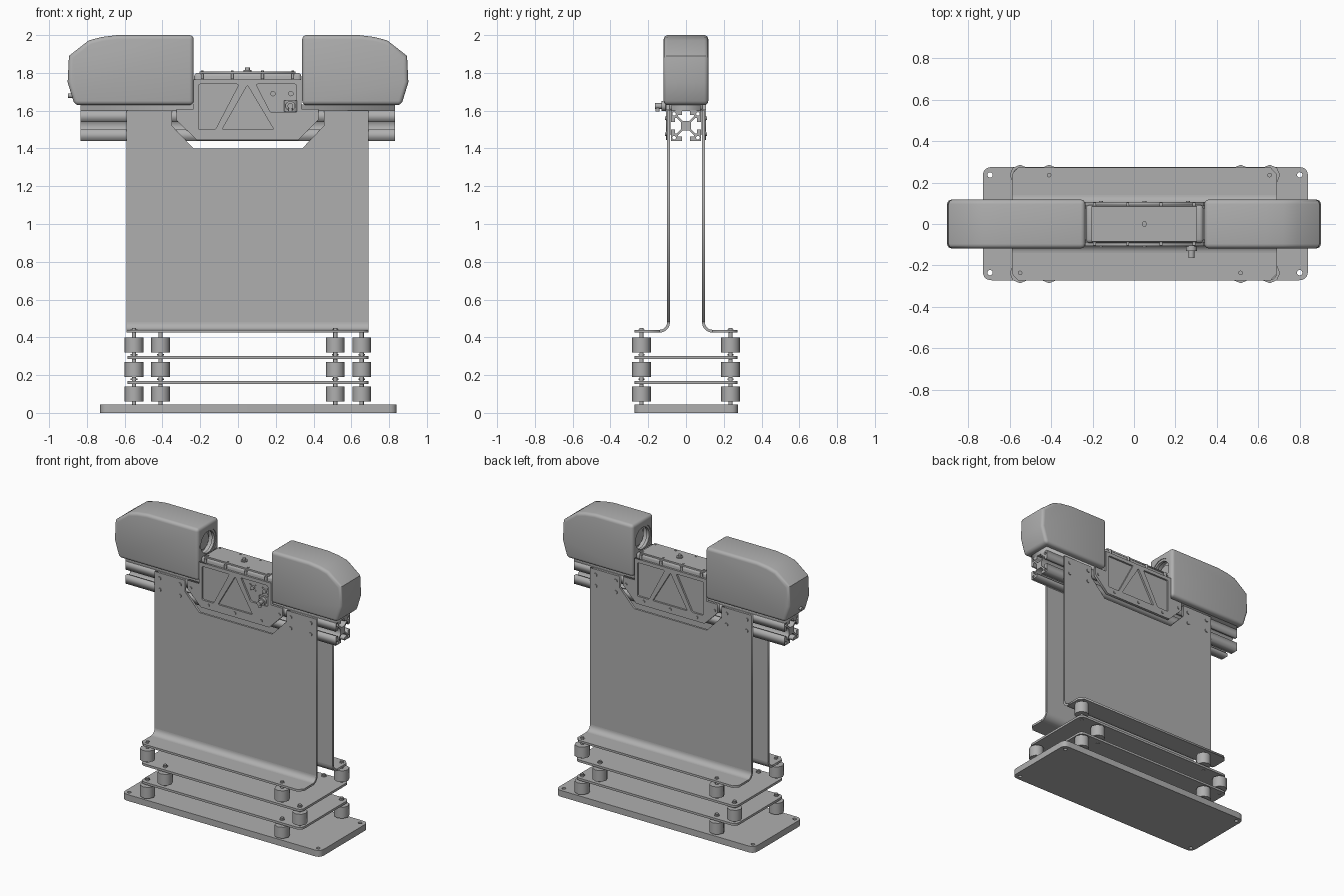
import bpy, bmesh, math
from mathutils import Matrix, Vector

cube = bpy.data.objects.get("Cube")
if cube:
    bpy.data.objects.remove(cube, do_unlink=True)

grey = bpy.data.materials.new("machine grey")
grey.use_nodes = True
colour = (0.43, 0.43, 0.43, 1)
grey.diffuse_color = colour
grey.node_tree.nodes["Principled BSDF"].inputs["Base Color"].default_value = colour

# Local (u, v, depth) axes for each drawing plane
PLANES = {
    "XY": Matrix.Identity(4),
    "XZ": Matrix(((1, 0, 0, 0), (0, 0, -1, 0), (0, 1, 0, 0), (0, 0, 0, 1))),
    "YZ": Matrix(((0, 0, 1, 0), (1, 0, 0, 0), (0, 1, 0, 0), (0, 0, 0, 1))),
}


def add_mesh(name, bm):
    mesh = bpy.data.meshes.new(name)
    bmesh.ops.recalc_face_normals(bm, faces=bm.faces)
    bm.to_mesh(mesh)
    bm.free()
    mesh.materials.append(grey)
    ob = bpy.data.objects.new(name, mesh)
    bpy.context.collection.objects.link(ob)
    return ob


def smooth(ob, angle=35):
    bpy.ops.object.select_all(action='DESELECT')
    ob.select_set(True)
    bpy.context.view_layer.objects.active = ob
    bpy.ops.object.shade_smooth_by_angle(angle=math.radians(angle))


def bake(ob):
    """Apply the modifiers of an object."""
    graph = bpy.context.evaluated_depsgraph_get()
    ob.data = bpy.data.meshes.new_from_object(ob.evaluated_get(graph))
    ob.modifiers.clear()


def plate(name, loops, thick, plane="XY", offset=0.0):
    """Filled outline; later loops are holes. Offset is the centre on the depth axis."""
    curve = bpy.data.curves.new(name, 'CURVE')
    curve.dimensions = '2D'
    curve.fill_mode = 'BOTH'
    curve.extrude = thick / 2
    for loop in loops:
        spline = curve.splines.new('POLY')
        spline.points.add(len(loop) - 1)
        for point, (u, v) in zip(spline.points, loop):
            point.co = (u, v, 0, 1)
        spline.use_cyclic_u = True
    temp = bpy.data.objects.new(name, curve)
    bpy.context.collection.objects.link(temp)
    graph = bpy.context.evaluated_depsgraph_get()
    mesh = bpy.data.meshes.new_from_object(temp.evaluated_get(graph))
    bm = bmesh.new()
    bm.from_mesh(mesh)
    bpy.data.objects.remove(temp, do_unlink=True)
    bmesh.ops.remove_doubles(bm, verts=bm.verts, dist=0.0001)
    bmesh.ops.dissolve_limit(bm, angle_limit=0.01, verts=bm.verts, edges=bm.edges)
    shift = {"XY": (0, 0, offset), "XZ": (0, offset, 0), "YZ": (offset, 0, 0)}[plane]
    bmesh.ops.transform(bm, matrix=Matrix.Translation(shift) @ PLANES[plane], verts=bm.verts)
    return add_mesh(name, bm)


def fillet(points, r, steps=5):
    out = []
    for i, p in enumerate(points):
        p, a, b = Vector(p), Vector(points[i - 1]), Vector(points[(i + 1) % len(points)])
        s, e = p + (a - p).normalized() * r, p + (b - p).normalized() * r
        for k in range(steps + 1):
            t = k / steps
            out.append(tuple(s * (1 - t) ** 2 + p * 2 * t * (1 - t) + e * t * t))
    return out


def rect(x0, x1, y0, y1):
    return [(x0, y0), (x1, y0), (x1, y1), (x0, y1)]


def circle(x, y, r, n=16):
    return [(x + r * math.cos(2 * math.pi * i / n), y + r * math.sin(2 * math.pi * i / n))
            for i in range(n)]


def box(name, x0, x1, y0, y1, z0, z1, bevel=0.0):
    ob = plate(name, [rect(x0, x1, y0, y1)], z1 - z0, "XY", (z0 + z1) / 2)
    if bevel:
        mod = ob.modifiers.new("bevel", 'BEVEL')
        mod.width, mod.segments = bevel, 3
        bake(ob)
        smooth(ob)
    return ob


def disc(name, plane, u, v, r, lo, hi, n=16):
    ob = plate(name, [circle(u, v, r, n)], hi - lo, plane, (lo + hi) / 2)
    if n > 8:
        smooth(ob)
    return ob


# Base plate and the two floating shelves
holes = [circle(x, y, 0.013) for x in (-0.695, 0.8) for y in (-0.235, 0.237)]
plate("base_plate", [fillet(rect(-0.73, 0.84, -0.272, 0.275), 0.045)] + holes, 0.045, "XY", 0.0225)
shelf_outline = fillet(rect(-0.585, 0.69, -0.272, 0.272), 0.04)
for name, z in (("lower_shelf", 0.162), ("upper_shelf", 0.292)):
    plate(name, [shelf_outline], 0.016, "XY", z)

# Octagonal damper feet with studs, staggered from layer to layer
for layer in range(3):
    z = 0.06 + 0.13 * layer
    for side in (-1, 1):
        shifted = (side > 0) == (layer != 1)
        for x in ((-0.41, 0.655) if shifted else (-0.55, 0.515)):
            disc("damper", "XY", x, side * 0.236, 0.05, z, z + 0.08, 8)
            disc("damper_stud", "XY", x, side * 0.236, 0.011, z - 0.04, z + 0.13, 12)
            disc("damper_nut", "XY", x, side * 0.236, 0.018, z + 0.115, z + 0.122, 6)

# Bent side sheets: upright with a notch, bend, and foot flange
upright = [(-0.59, 0.48), (0.69, 0.48), (0.69, 1.6), (0.455, 1.6), (0.455, 1.52), (0.34, 1.4),
           (-0.235, 1.4), (-0.35, 1.52), (-0.35, 1.6), (-0.59, 1.6)]
bolt_xs = (-0.55, -0.39, 0.485, 0.645)
quarter = [math.pi / 2 * k / 8 for k in range(9)]
for side in (-1, 1):
    plate("side_sheet", [upright], 0.015, "XZ", side * 0.0925)
    bend = [(side * (0.14 - r * math.cos(a)), 0.48 - r * math.sin(a))
            for r, angles in ((0.04, quarter), (0.055, quarter[::-1])) for a in angles]
    smooth(plate("sheet_bend", [bend], 1.28, "YZ", 0.05))
    flange = [(-0.59, side * 0.14), (-0.59, side * 0.24), (-0.56, side * 0.272),
              (0.66, side * 0.272), (0.69, side * 0.24), (0.69, side * 0.14)]
    plate("sheet_flange", [flange], 0.015, "XY", 0.4325)
    for x in bolt_xs:
        for z in (1.48, 1.56):
            disc("sheet_bolt", "XZ", x, z, 0.013, side * 0.1025 - 0.004, side * 0.1025 + 0.004)

# Slotted rail: one side of the section turned four times
h = 0.08
slot_side = [(-h, h), (-0.02, h), (-0.02, 0.058), (-0.042, 0.058), (-0.042, 0.05), (-0.018, 0.026),
             (0.018, 0.026), (0.042, 0.05), (0.042, 0.058), (0.02, 0.058), (0.02, h)]
section = []
for turn in range(4):
    rot = Matrix.Rotation(-turn * math.pi / 2, 2)
    section += [tuple(rot @ Vector(p) + Vector((0, 1.52))) for p in slot_side]
corner_holes = [circle(sx * 0.063, 1.52 + sz * 0.063, 0.01, 8) for sx in (-1, 1) for sz in (-1, 1)]
plate("slotted_rail", [section] + corner_holes, 1.665, "YZ", -0.0025)
box("rail_cap", -0.835, 0.83, -0.078, 0.078, 1.598, 1.632)

# Two faceted heads with round apertures facing each other
head_curve = [(0.64, 2.0), (0.72, 1.99), (0.79, 1.972), (0.895, 1.89), (0.902, 1.75), (0.865, 1.63)]
for side, inner, label in ((-1, 0.235, "right"), (1, 0.34, "left")):
    outline = [(side * x, z) for x, z in [(inner, 1.63), (inner, 2.0)] + head_curve]
    head = plate(label + "_head", [outline], 0.236, "XZ", 0.0)
    mod = head.modifiers.new("bevel", 'BEVEL')
    mod.width, mod.segments, mod.limit_method, mod.angle_limit = 0.022, 4, 'ANGLE', 0.9
    bake(head)
    cutter = disc("aperture_cutter", "YZ", 0, 1.865, 0.092, side * inner - 0.06, side * inner + 0.06, 32)
    cutter.hide_render = True
    cut = head.modifiers.new("aperture", 'BOOLEAN')
    cut.operation, cut.object, cut.solver = 'DIFFERENCE', cutter, 'EXACT'
    bake(head)
    bpy.data.objects.remove(cutter, do_unlink=True)
    smooth(head, 30)
    ring = [circle(0, 1.865, 0.092, 32), circle(0, 1.865, 0.076, 32)]
    smooth(plate(label + "_aperture_ring", ring, 0.02, "YZ", side * (inner + 0.015)))
    disc(label + "_lens", "YZ", 0, 1.865, 0.06, side * (inner + 0.05) - 0.012, side * (inner + 0.05) + 0.012, 32)

# Small cable stub on the outer end of the right head
disc("cable_stub", "YZ", -0.03, 1.68, 0.012, -0.9, -0.87)

# Centre housing between the heads
box("centre_housing", -0.232, 0.335, -0.092, 0.092, 1.6, 1.8, 0.018)
box("housing_lid", -0.205, 0.305, -0.085, 0.085, 1.797, 1.808)
disc("lid_knob_base", "XY", 0.05, 0, 0.022, 1.8, 1.815)
disc("lid_knob", "XY", 0.05, 0, 0.013, 1.81, 1.828, 6)
for x in (-0.19, -0.03, 0.13, 0.29):
    for y in (-0.07, 0.07):
        disc("lid_screw", "XY", x, y, 0.007, 1.805, 1.812, 8)

# Truss cover plates with pockets, on both faces of the housing
cover = [(-0.235, 1.765), (-0.235, 1.61), (-0.325, 1.61), (-0.325, 1.55), (-0.22, 1.445),
         (0.32, 1.445), (0.425, 1.55), (0.425, 1.61), (0.335, 1.61), (0.335, 1.765)]
left_pocket = [(-0.21, 1.74), (0.005, 1.74), (-0.12, 1.5), (-0.21, 1.5)]
mid_pocket = [(0.05, 1.735), (-0.085, 1.5), (0.19, 1.5)]
for side in (-1, 1):
    low = 1.59 if side < 0 else 1.5
    right_pocket = [(0.095, 1.74), (0.31, 1.74), (0.31, low), (0.095 + (1.74 - low) * 0.52, low)]
    pockets = [fillet(p, 0.01, 3) for p in (left_pocket, mid_pocket, right_pocket)]
    plate("truss_cover", [cover] + pockets, 0.018, "XZ", side * 0.097)
    plate("cover_backing", [rect(-0.225, 0.325, 1.47, 1.765)], 0.01, "XZ", side * 0.088)
    for x, z in ((-0.3, 1.56), (-0.16, 1.475), (0.05, 1.475), (0.26, 1.475), (0.4, 1.56)):
        disc("cover_bolt", "XZ", x, z, 0.01, side * 0.108 - 0.004, side * 0.108 + 0.004, 12)
    for x in (-0.19, -0.03, 0.13, 0.29):
        box("lid_clip", x - 0.007, x + 0.007, side * 0.095 - 0.008, side * 0.095 + 0.008, 1.768, 1.798)

# Connectors on the front cover
for x in (0.185, 0.28):
    disc("socket", "XZ", x, 1.69, 0.014, -0.105, -0.09)
    for sx in (-1, 1):
        for sz in (-1, 1):
            disc("socket_screw", "XZ", x + sx * 0.019, 1.69 + sz * 0.019, 0.005, -0.1, -0.09, 8)
box("connector_block", 0.243, 0.313, -0.108, -0.09, 1.595, 1.655)
disc("connector_collar", "XZ", 0.277, 1.625, 0.026, -0.13, -0.1)
disc("connector_tip", "XZ", 0.277, 1.625, 0.015, -0.165, -0.12)
disc("connector_elbow", "XY", 0.277, -0.15, 0.011, 1.595, 1.63)
